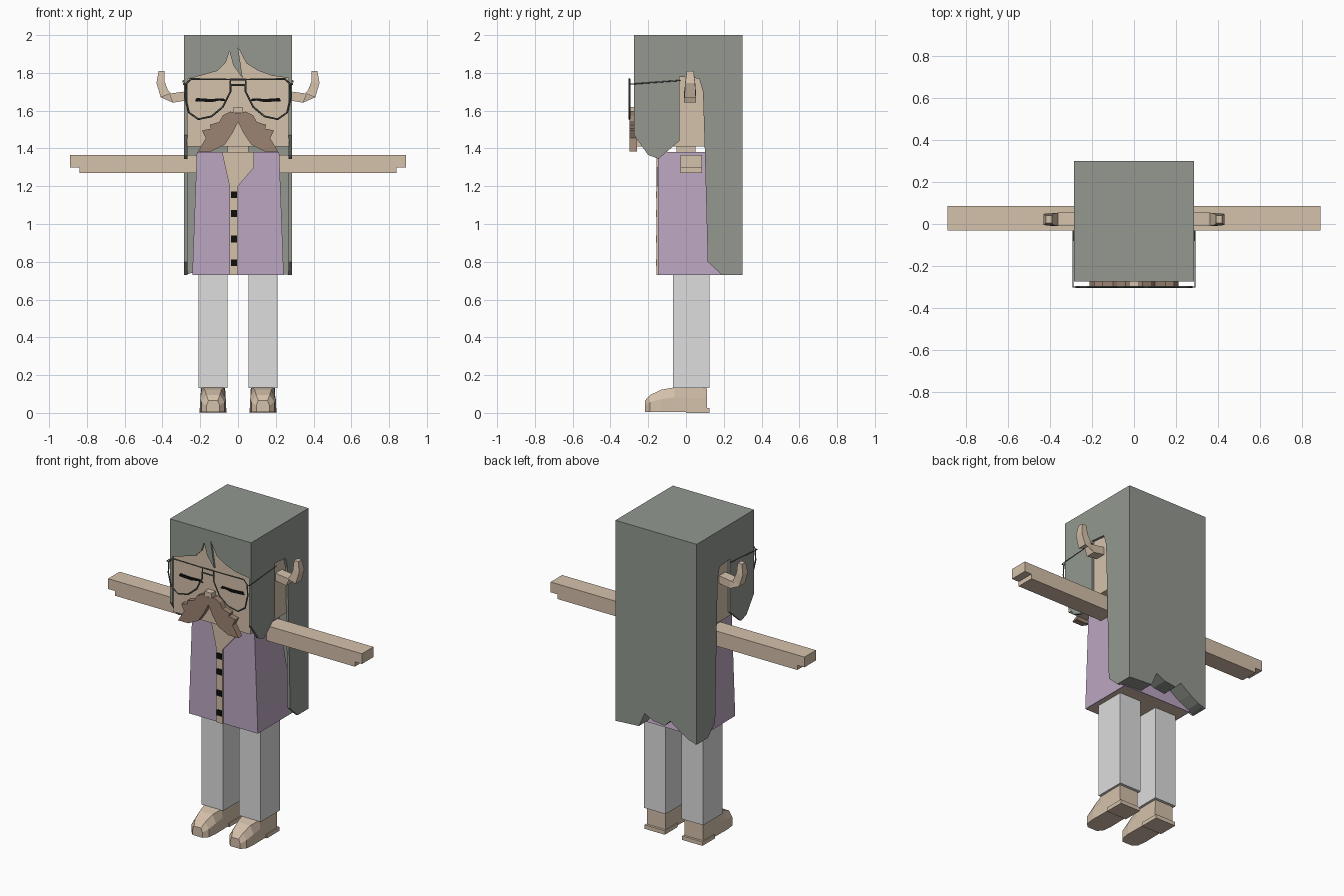
import bpy, bmesh
from mathutils import Vector

if "Cube" in bpy.data.objects:
    bpy.data.objects.remove(bpy.data.objects["Cube"])


def material(name, r, g, b):
    lin = [((c / 255 + 0.055) / 1.055) ** 2.4 if c > 10 else c / 3300 for c in (r, g, b)]
    m = bpy.data.materials.new(name)
    m.use_nodes = True
    m.diffuse_color = (*lin, 1)
    m.node_tree.nodes["Principled BSDF"].inputs["Base Color"].default_value = (*lin, 1)
    return m


SKIN = material("skin tan", 213, 193, 171)
HAIR = material("hair grey", 147, 152, 144)
SHIRT = material("shirt lilac", 188, 167, 193)
PANTS = material("trouser white", 221, 221, 221)
BROWN = material("moustache brown", 156, 131, 115)
FRAME = material("frame grey", 92, 98, 92)
BLACK = material("black", 14, 14, 14)


def loft(name, rings, mat):
    """Skin a row of equal-length rings and cap both ends."""
    bm = bmesh.new()
    rows = [[bm.verts.new(p) for p in ring] for ring in rings]
    n = len(rows[0])
    for a, b in zip(rows, rows[1:]):
        for i in range(n):
            bm.faces.new((a[i], a[(i + 1) % n], b[(i + 1) % n], b[i]))
    bm.faces.new(rows[0][::-1])
    bm.faces.new(rows[-1])
    bmesh.ops.recalc_face_normals(bm, faces=bm.faces)
    me = bpy.data.meshes.new(name)
    bm.to_mesh(me)
    bm.free()
    me.materials.append(mat)
    ob = bpy.data.objects.new(name, me)
    bpy.context.collection.objects.link(ob)
    return ob


def plate(name, pts, y0, y1, mat):
    """Front outline (x, z) given depth in y."""
    return loft(name, [[(x, y, z) for x, z in pts] for y in (y0, y1)], mat)


def side_plate(name, pts, x0, x1, mat):
    """Side outline (y, z) given width in x."""
    return loft(name, [[(x, y, z) for y, z in pts] for x in (x0, x1)], mat)


def box(name, x0, x1, y0, y1, z0, z1, mat):
    return plate(name, [(x0, z0), (x1, z0), (x1, z1), (x0, z1)], y0, y1, mat)


def wire(name, pts, closed, radius=0.005):
    cu = bpy.data.curves.new(name, "CURVE")
    cu.dimensions = "3D"
    cu.bevel_depth = radius
    cu.bevel_resolution = 0
    sp = cu.splines.new("POLY")
    sp.points.add(len(pts) - 1)
    for p, co in zip(sp.points, pts):
        p.co = (*co, 1)
    sp.use_cyclic_u = closed
    cu.materials.append(FRAME)
    ob = bpy.data.objects.new(name, cu)
    bpy.context.collection.objects.link(ob)


# Head, neck and nose
box("head", -0.27, 0.27, -0.262, 0.2, 1.41, 1.97, SKIN)
box("neck", -0.055, 0.055, -0.05, 0.05, 1.3, 1.42, SKIN)
box("nose", -0.025, 0.025, -0.3, -0.25, 1.59, 1.62, SKIN)

# Hair: crown, fringe with parted strands, ragged back curtain
box("hair_crown", -0.285, 0.285, -0.275, 0.3, 1.96, 2.0, HAIR)
fringe = [(-0.285, 2), (-0.285, 1.76), (-0.2, 1.785), (-0.11, 1.81), (-0.065, 1.855),
          (-0.045, 1.915), (-0.025, 1.84), (0.025, 1.77), (0.0, 1.935), (0.045, 1.85),
          (0.11, 1.81), (0.18, 1.785), (0.285, 1.77), (0.285, 2)]
plate("hair_fringe", fringe, -0.275, -0.255, HAIR)
ragged = [(-0.285, 2), (-0.285, 0.73), (-0.23, 0.745), (-0.17, 0.78), (-0.1, 0.83),
          (-0.06, 0.79), (0.02, 0.8), (0.08, 0.83), (0.12, 0.74), (0.285, 0.73), (0.285, 2)]
plate("hair_back", ragged, 0.2, 0.3, HAIR)
hair_side = [(-0.275, 2), (-0.275, 1.47), (-0.2, 1.365), (-0.145, 1.345), (-0.035, 1.44),
             (-0.035, 1.78), (0.07, 1.77), (0.09, 1.7), (0.1, 1.38), (0.115, 0.8),
             (0.19, 0.73), (0.3, 0.73), (0.3, 2)]

# Shirt: slightly flared block with bare skin under the hem
shirt = loft("shirt", [
    [(-w, -0.147, z), (w, -0.147, z), (w, back, z), (-w, back, z)]
    for w, back, z in ((0.242, 0.21, 0.73), (0.218, 0.1, 1.38))], SHIRT)
shirt.data.materials.append(SKIN)
bm = bmesh.new()
bm.from_mesh(shirt.data)
bm.faces.ensure_lookup_table()
hem = [f for f in bm.faces if f.normal.z < -0.9]
bmesh.ops.inset_region(bm, faces=hem, thickness=0.012)
for f in hem:
    f.material_index = 1
bm.to_mesh(shirt.data)
bm.free()

# Open collar, front strip and buttons
opening = [(-0.085, 1.38), (-0.045, 1.2), (-0.045, 0.73), (0, 0.73), (0, 1.2),
           (0.085, 1.3), (0.085, 1.38)]
plate("shirt_opening", opening, -0.155, -0.146, SKIN)
for z in (0.795, 0.92, 1.055, 1.155):
    box("button", -0.037, -0.004, -0.16, -0.154, z - 0.018, z + 0.018, BLACK)

# Moustache: one half outline, mirrored around the centre
half = [(0.04, 1.595), (0.08, 1.575), (0.1, 1.54), (0.15, 1.525), (0.143, 1.505),
        (0.19, 1.495), (0.17, 1.455), (0.212, 1.385), (0.14, 1.385), (0.07, 1.42),
        (0.03, 1.48)]
for s, side in ((1, "left"), (-1, "right")):
    tuft = [(0, 1.585)] + half + [(0, 1.54)]
    plate(side + "_moustache", [(s * x, z) for x, z in tuft], -0.298, -0.26, BROWN)

lens = [(0.275, 1.74), (0.25, 1.768), (0.04, 1.765), (0.04, 1.7), (0.08, 1.62),
        (0.14, 1.57), (0.21, 1.555), (0.26, 1.59), (0.278, 1.67)]
lid = [(0.06, 1.65), (0.075, 1.665), (0.15, 1.662), (0.22, 1.667), (0.228, 1.65),
       (0.19, 1.648), (0.14, 1.645), (0.1, 1.653)]
# Horn spine: x, z, direction of its thickness, half thickness, half depth
horn = [(0.26, 1.68, (0, 1), 0.024, 0.032), (0.35, 1.667, (0.2, 1), 0.025, 0.032),
        (0.39, 1.69, (1, -1), 0.027, 0.03), (0.41, 1.75, (1, -0.15), 0.022, 0.026),
        (0.405, 1.81, (1, 0), 0.015, 0.018)]
# Shoe stations: y, height, half width, top narrowing
shoe = [(0.11, 0.13, 0.065, 0.99), (-0.06, 0.135, 0.066, 0.9), (-0.13, 0.123, 0.068, 0.65),
        (-0.19, 0.095, 0.06, 0.6), (-0.217, 0.065, 0.035, 0.7)]

for s, side in ((1, "left"), (-1, "right")):
    side_plate(side + "_hair_side", hair_side, s * 0.268, s * 0.285, HAIR)
    plate(side + "_closed_eye", [(s * x, z) for x, z in lid], -0.268, -0.26, BLACK)

    # Glasses
    wire(side + "_lens_rim", [(s * x, -0.3, z) for x, z in lens], True)
    wire(side + "_temple", [(s * 0.275, -0.3, 1.74), (s * 0.29, -0.3, 1.74),
                            (s * 0.29, -0.03, 1.76)], False, 0.003)

    # Horn
    rings = []
    for x, z, d, t, w in horn:
        d = Vector(d).normalized() * t
        rings.append([(s * (x + k * d.x), 0.022 + j * w, z + k * d.y)
                      for k, j in ((-1, -1), (1, -1), (1, 1), (-1, 1))])
    loft(side + "_horn", rings, SKIN)

    # Arm with stepped fingertips
    arm = [(0.2, 1.27), (0.84, 1.27), (0.84, 1.3), (0.89, 1.3), (0.89, 1.365), (0.2, 1.365)]
    plate(side + "_arm", [(s * x, z) for x, z in arm], -0.03, 0.085, SKIN)

    # Leg, shoe and heel
    box(side + "_leg", s * 0.055, s * 0.208, -0.07, 0.125, 0.132, 0.745, PANTS)
    c = s * 0.132
    loft(side + "_shoe", [
        [(c - w, y, 0.006), (c + w, y, 0.006), (c + w, y, h * 0.6),
         (c + w * r, y, h), (c - w * r, y, h), (c - w, y, h * 0.6)]
        for y, h, w, r in shoe], SKIN)
    box(side + "_heel", c - 0.071, c + 0.071, 0.0, 0.125, 0, 0.025, SKIN)

# Glasses bridge bars
for z, w in ((1.766, 0.045), (1.735, 0.045)):
    wire("glasses_bridge", [(-w, -0.3, z), (w, -0.3, z)], False)
